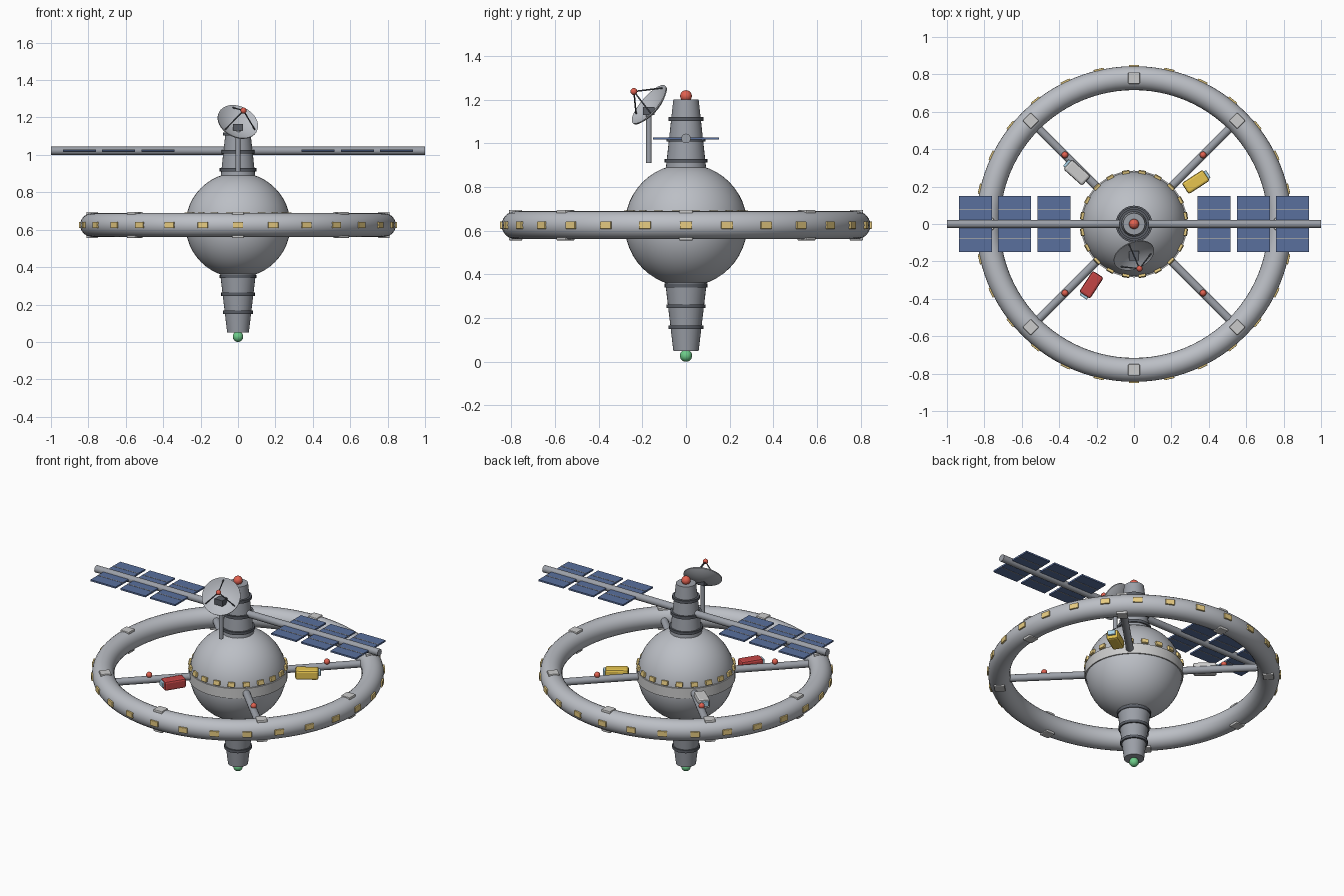
import bpy, bmesh
from math import radians, cos, sin, pi
from mathutils import Vector, Matrix

if "Cube" in bpy.data.objects:
    bpy.data.objects.remove(bpy.data.objects["Cube"])

ZC = 0.625  # height of ring and sphere centre


def mat(name, r, g, b):
    m = bpy.data.materials.new(name)
    m.diffuse_color = (r, g, b, 1)
    m.use_nodes = True
    m.node_tree.nodes["Principled BSDF"].inputs["Base Color"].default_value = m.diffuse_color
    return m


HULL = mat("hull_grey", .50, .52, .56)
STEEL = mat("steel_grey", .33, .35, .39)
DARK = mat("dark_metal", .10, .11, .13)
LIGHT = mat("light_grey", .75, .75, .74)
GOLD = mat("window_gold", .80, .60, .22)
BLUE = mat("solar_blue", .10, .16, .34)
RED = mat("red", .75, .12, .08)
CRIMSON = mat("pod_red", .55, .06, .06)
YELLOW = mat("pod_yellow", .80, .56, .08)
GREEN = mat("green", .15, .60, .25)
GLASS = mat("glass_blue", .40, .65, .80)


def finish(o, name, m, smooth=True):
    o.name = name
    o.data.materials.append(m)
    if smooth:
        bpy.ops.object.shade_smooth_by_angle(angle=radians(35))
    return o


def ball(name, loc, r, m, seg=24):
    bpy.ops.mesh.primitive_uv_sphere_add(segments=seg, ring_count=seg // 2, radius=r, location=loc)
    return finish(bpy.context.object, name, m)


def tube(name, a, b, r1, m, r2=None, seg=16):
    a, b = Vector(a), Vector(b)
    bpy.ops.mesh.primitive_cone_add(vertices=seg, radius1=r1, radius2=r1 if r2 is None else r2,
                                    depth=(b - a).length, location=(a + b) / 2)
    o = bpy.context.object
    o.rotation_euler = (b - a).to_track_quat('Z', 'Y').to_euler()
    return finish(o, name, m)


def box(name, loc, size, m, yaw=0, pitch=0, bevel=0):
    # yaw turns about z, pitch tips the local x axis upward
    bm = bmesh.new()
    bmesh.ops.create_cube(bm, size=1)
    bmesh.ops.scale(bm, vec=size, verts=bm.verts)
    if bevel:
        bmesh.ops.bevel(bm, geom=bm.edges[:], offset=bevel, segments=2, affect='EDGES', profile=.5)
    me = bpy.data.meshes.new(name)
    bm.to_mesh(me)
    bm.free()
    o = bpy.data.objects.new(name, me)
    bpy.context.collection.objects.link(o)
    o.matrix_world = (Matrix.Translation(loc) @ Matrix.Rotation(yaw, 4, 'Z')
                      @ Matrix.Rotation(-pitch, 4, 'Y'))
    me.materials.append(m)
    return o


def lathe(name, profile, m, seg=48, closed=False):
    # spin (radius, height) points about z
    bm = bmesh.new()
    rings = []
    for r, z in profile:
        if r == 0:
            rings.append([bm.verts.new((0, 0, z))] * seg)
        else:
            rings.append([bm.verts.new((r * cos(2 * pi * i / seg), r * sin(2 * pi * i / seg), z))
                          for i in range(seg)])
    pairs = list(zip(rings, rings[1:])) + ([(rings[-1], rings[0])] if closed else [])
    for p, q in pairs:
        for i in range(seg):
            j = (i + 1) % seg
            bm.faces.new(list(dict.fromkeys((p[i], p[j], q[j], q[i]))))
    bmesh.ops.recalc_face_normals(bm, faces=bm.faces)
    me = bpy.data.meshes.new(name)
    bm.to_mesh(me)
    bm.free()
    o = bpy.data.objects.new(name, me)
    bpy.context.collection.objects.link(o)
    bpy.ops.object.select_all(action='DESELECT')
    o.select_set(True)
    bpy.context.view_layer.objects.active = o
    return finish(o, name, m)


def polar(r, a, z):
    return Vector((r * cos(a), r * sin(a), z))


# central sphere with equatorial band and windows
ball("core_sphere", (0, 0, ZC), .28, HULL, 48)
lathe("core_band", [(.27, ZC - .032), (.285, ZC - .032), (.285, ZC + .032), (.27, ZC + .032)],
      LIGHT, 64, True)
for i in range(20):
    a = 2 * pi * (i + .5) / 20
    box("core_window", polar(.277, a, ZC + .053), (.022, .04, .028), GOLD, a, radians(11), .003)

# habitat ring with outer windows and hatches above and below
bpy.ops.mesh.primitive_torus_add(major_radius=.78, minor_radius=.064, major_segments=96,
                                 minor_segments=24, location=(0, 0, ZC))
finish(bpy.context.object, "habitat_ring", HULL)
for i in range(28):
    a = 2 * pi * i / 28
    box("ring_window", polar(.84, a, ZC), (.022, .055, .034), GOLD, a, 0, .003)
for i in range(8):
    a = pi * i / 4
    for s in (-1, 1):
        box("ring_hatch", polar(.78, a, ZC + s * .058), (.062, .062, .024), LIGHT, a, 0, .005)

# four spokes with marker lamps
for i in range(4):
    a = pi / 4 + i * pi / 2
    tube("spoke", polar(.26, a, ZC), polar(.74, a, ZC), .022, STEEL)
    ball("spoke_lamp", polar(.522, a, ZC + .03), .018, RED, 16)

# upper and lower towers with collars
tube("upper_tower", (0, 0, .88), (0, 0, 1.2), .093, STEEL, .058, 32)
tube("lower_tower", (0, 0, .37), (0, 0, .05), .096, STEEL, .058, 32)
for k, r in enumerate((.098, .09, .08)):
    for z in (.92 + .096 * k, .35 - .096 * k):
        tube("tower_collar", (0, 0, z - .009), (0, 0, z + .009), r, DARK, seg=32)
ball("top_beacon", (0, 0, 1.216), .027, RED)
ball("bottom_beacon", (0, 0, .028), .028, GREEN)

# solar boom and panels
tube("solar_boom", (-1, 0, 1.022), (1, 0, 1.022), .022, STEEL)
for sx in (-1, 1):
    for x in (.428, .638, .848):
        for sy in (-1, 1):
            box("solar_panel", (sx * x, sy * .084, 1.022), (.177, .132, .01), BLUE)
            box("panel_rib", (sx * x, sy * .077, 1.022), (.177, .006, .013), STEEL)

# dish antenna on its mast
AXIS = Vector((.31, -.72, .62)).normalized()
RIM = Vector((0, -.17, 1.178))
tube("dish_mast", (0, -.17, .91), (0, -.17, 1.15), .013, STEEL)
box("dish_mount", (0, -.17, 1.148), (.054, .052, .036), DARK)
R, D = .113, .032
inner = [(R * t / 8, D * (t / 8) ** 2 - D) for t in range(9)]
outer = [(r, z - .006) for r, z in reversed(inner)]
dish = lathe("dish", inner + outer, HULL, 40)
frame = Matrix.Translation(RIM) @ AXIS.to_track_quat('Z', 'Y').to_matrix().to_4x4()
dish.matrix_world = frame
FEED = RIM + AXIS * .095
for i in range(3):
    tube("feed_strut", frame @ polar(.10, pi / 2 + i * 2 * pi / 3, -.006), FEED, .0035, DARK, seg=8)
ball("dish_feed", FEED, .016, RED, 16)

# three shuttle pods beside the spokes
for x, y, z, yaw, m in ((.33, .225, 0, 33, YELLOW), (-.228, -.325, 0, 237, CRIMSON),
                        (-.305, .275, .015, 138, LIGHT)):
    a = radians(yaw)
    c = Vector((x, y, ZC + z))
    box("pod_body", c, (.135, .07, .06), m, a, 0, .012)
    box("pod_window", c + polar(.068, a, .006), (.024, .046, .03), GLASS, a, 0, .004)
